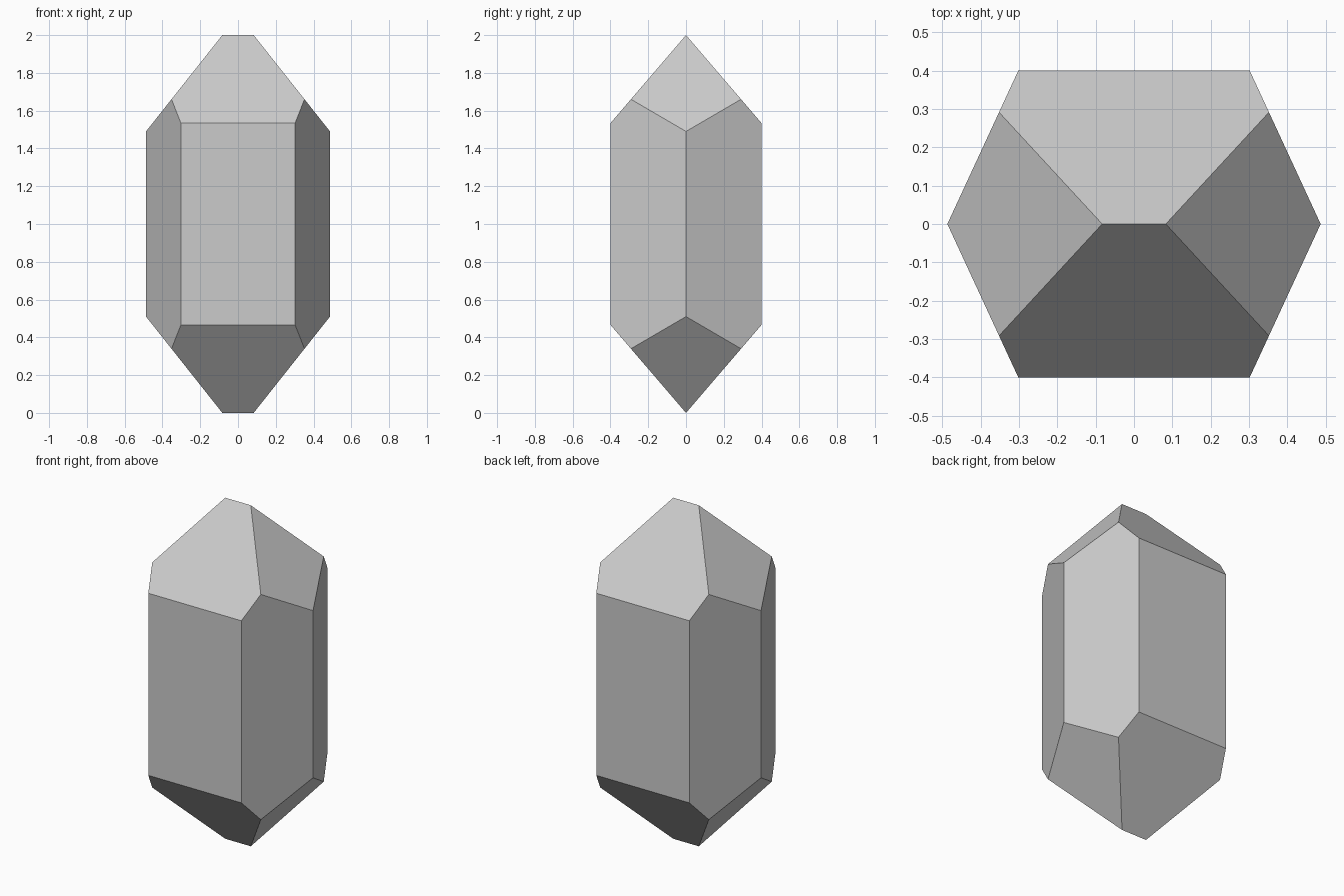
import bpy, bmesh
from mathutils import Vector

cube = bpy.data.objects.get("Cube")
if cube:
    bpy.data.objects.remove(cube, do_unlink=True)

# Plain grey stone
grey = bpy.data.materials.new("grey_crystal")
grey.use_nodes = True
colour = (0.6, 0.6, 0.6, 1)
grey.diffuse_color = colour
grey.node_tree.nodes["Principled BSDF"].inputs["Base Color"].default_value = colour

HEIGHT = 2.0
bm = bmesh.new()

# Six-sided column
outline = [(0.487, 0), (0.302, 0.4), (-0.302, 0.4),
           (-0.487, 0), (-0.302, -0.4), (0.302, -0.4)]
base = bm.faces.new([bm.verts.new((x, y, 0)) for x, y in outline])
column = bmesh.ops.extrude_face_region(bm, geom=[base])
top = [v for v in column["geom"] if isinstance(v, bmesh.types.BMVert)]
bmesh.ops.translate(bm, verts=top, vec=(0, 0, HEIGHT))
bmesh.ops.recalc_face_normals(bm, faces=bm.faces)


def cut_facet(point, normal):
    """Slice off everything outside a plane and close the cut."""
    cut = bmesh.ops.bisect_plane(
        bm, geom=bm.verts[:] + bm.edges[:] + bm.faces[:], dist=1e-5,
        plane_co=point, plane_no=normal, clear_outer=True)
    edges = [e for e in cut["geom_cut"] if isinstance(e, bmesh.types.BMEdge)]
    bmesh.ops.contextual_create(bm, geom=edges)


# Four sloping facets at each end: sides first, then front and back to the ridge
for end in (1, -1):
    z = HEIGHT if end > 0 else 0
    for side in (1, -1):
        cut_facet(Vector((0.083 * side, 0, z)), Vector((1.262 * side, 0, end)))
    for side in (1, -1):
        cut_facet(Vector((0, 0, z)), Vector((0, 1.165 * side, end)))

bmesh.ops.remove_doubles(bm, verts=bm.verts, dist=1e-4)
bmesh.ops.recalc_face_normals(bm, faces=bm.faces)
mesh = bpy.data.meshes.new("crystal")
bm.to_mesh(mesh)
bm.free()
mesh.materials.append(grey)
crystal = bpy.data.objects.new("crystal", mesh)
bpy.context.collection.objects.link(crystal)
